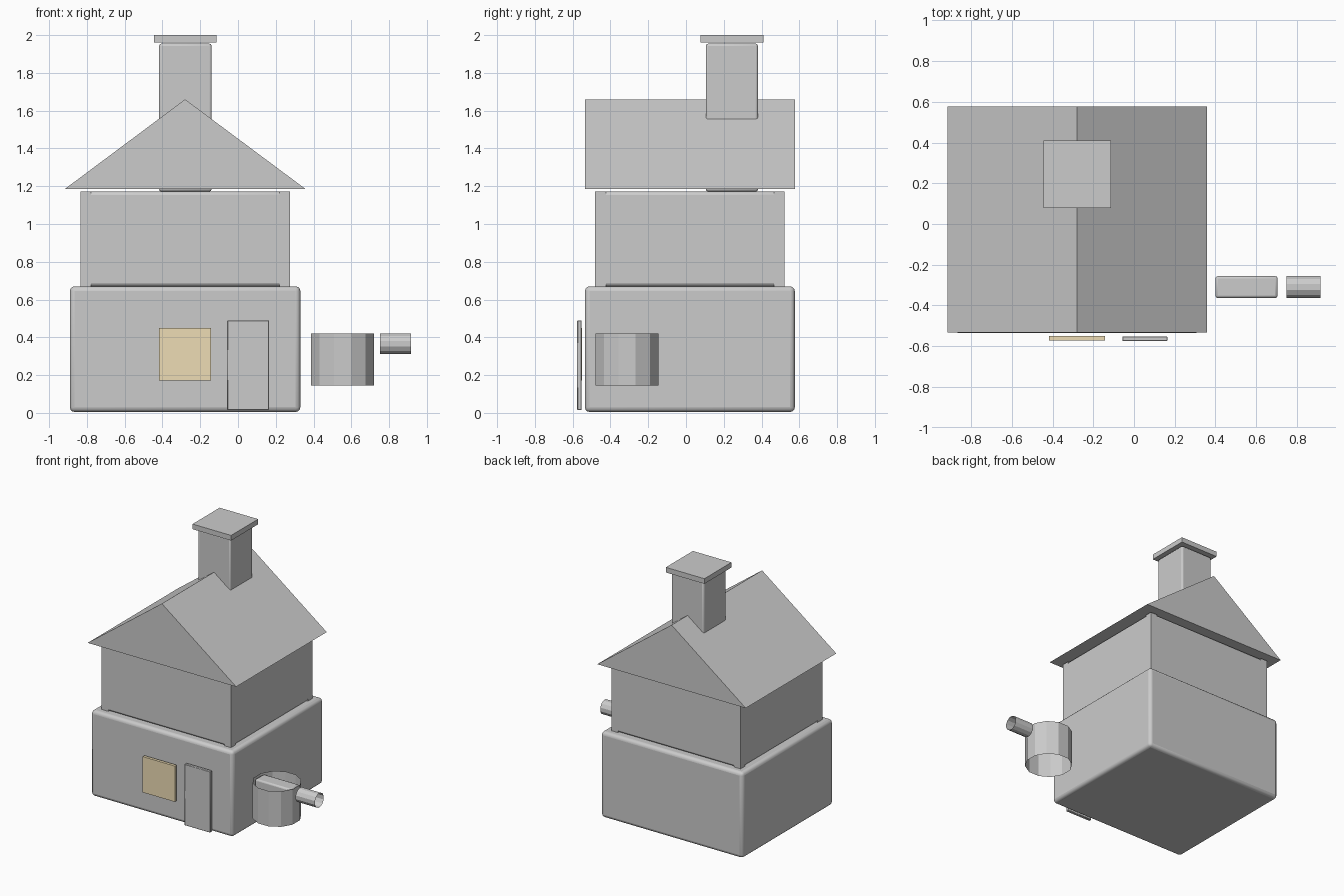
import bpy, bmesh
from math import radians, pi
from mathutils import Matrix

if "Cube" in bpy.data.objects:
    bpy.data.objects.remove(bpy.data.objects["Cube"])


def finish(name, bm):
    me = bpy.data.meshes.new(name)
    bm.to_mesh(me)
    bm.free()
    ob = bpy.data.objects.new(name, me)
    bpy.context.collection.objects.link(ob)
    return ob


def box(name, x, y, z, bevel=0.0, segments=2):
    """Box from (min, max) ranges, with optionally rounded edges."""
    bm = bmesh.new()
    bmesh.ops.create_cube(bm, size=1)
    for v in bm.verts:
        for i, (lo, hi) in enumerate((x, y, z)):
            v.co[i] = lo if v.co[i] < 0 else hi
    ob = finish(name, bm)
    if bevel:
        m = ob.modifiers.new("bevel", 'BEVEL')
        m.width = bevel
        m.segments = segments
        bpy.context.view_layer.objects.active = ob
        ob.select_set(True)
        bpy.ops.object.shade_smooth_by_angle(angle=radians(35))
        ob.select_set(False)
    return ob


def tube(name, centre, radius, length, axis='Z', sides=12):
    """Open-ended faceted cylinder."""
    bm = bmesh.new()
    bmesh.ops.create_cone(bm, cap_ends=False, segments=sides,
                          radius1=radius, radius2=radius, depth=length)
    bm.transform(Matrix.Rotation(pi / sides, 4, 'Z'))
    if axis == 'X':
        bm.transform(Matrix.Rotation(pi / 2, 4, 'Y'))
    bm.transform(Matrix.Translation(centre))
    return finish(name, bm)


# stone ground floor and plaster upper floor
box("ground_floor", (-0.89, 0.33), (-0.535, 0.576), (0.005, 0.67), 0.025, 3)
X, Y = (-0.833, 0.275), (-0.48, 0.521)
box("upper_floor", X, Y, (0.67, 1.172), 0.018)

# timber corner posts of the upper floor
for i, px in enumerate((X[0], X[1] - 0.055)):
    for j, py in enumerate((Y[0], Y[1] - 0.055)):
        box(f"corner_post_{i}{j}", (px - 0.001, px + 0.056),
            (py - 0.001, py + 0.056), (0.665, 1.172))

# gable roof: triangle profile extruded back
bm = bmesh.new()
profile = [bm.verts.new((x, -0.534, z))
           for x, z in ((-0.917, 1.185), (0.358, 1.185), (-0.28, 1.66))]
face = bm.faces.new(profile)
ext = bmesh.ops.extrude_face_region(bm, geom=[face], use_keep_orig=True)
bmesh.ops.translate(bm, vec=(0, 1.111, 0),
                    verts=[g for g in ext["geom"] if isinstance(g, bmesh.types.BMVert)])
bmesh.ops.recalc_face_normals(bm, faces=bm.faces)
finish("roof", bm)

# chimney and cap
box("chimney", (-0.418, -0.14), (0.105, 0.381), (1.172, 1.955), 0.012)
box("chimney_cap", (-0.445, -0.114), (0.078, 0.41), (1.96, 2.0))

# door and window on the front
box("door", (-0.057, 0.164), (-0.576, -0.552), (0.015, 0.49), 0.003, 1)
window = box("window", (-0.418, -0.142), (-0.572, -0.55), (0.172, 0.45))
mat = bpy.data.materials.new("warm_glow")
mat.diffuse_color = (0.85, 0.72, 0.46, 1)
mat.use_nodes = True
mat.node_tree.nodes["Principled BSDF"].inputs["Base Color"].default_value = mat.diffuse_color
window.data.materials.append(mat)

# anvil: hollow stump, body and horn
tube("anvil_stump", (0.553, -0.313, 0.282), 0.173, 0.275)
box("anvil_body", (0.4, 0.706), (-0.364, -0.256), (0.31, 0.415), 0.012)
tube("anvil_horn", (0.833, -0.31, 0.367), 0.056, 0.165, 'X')
